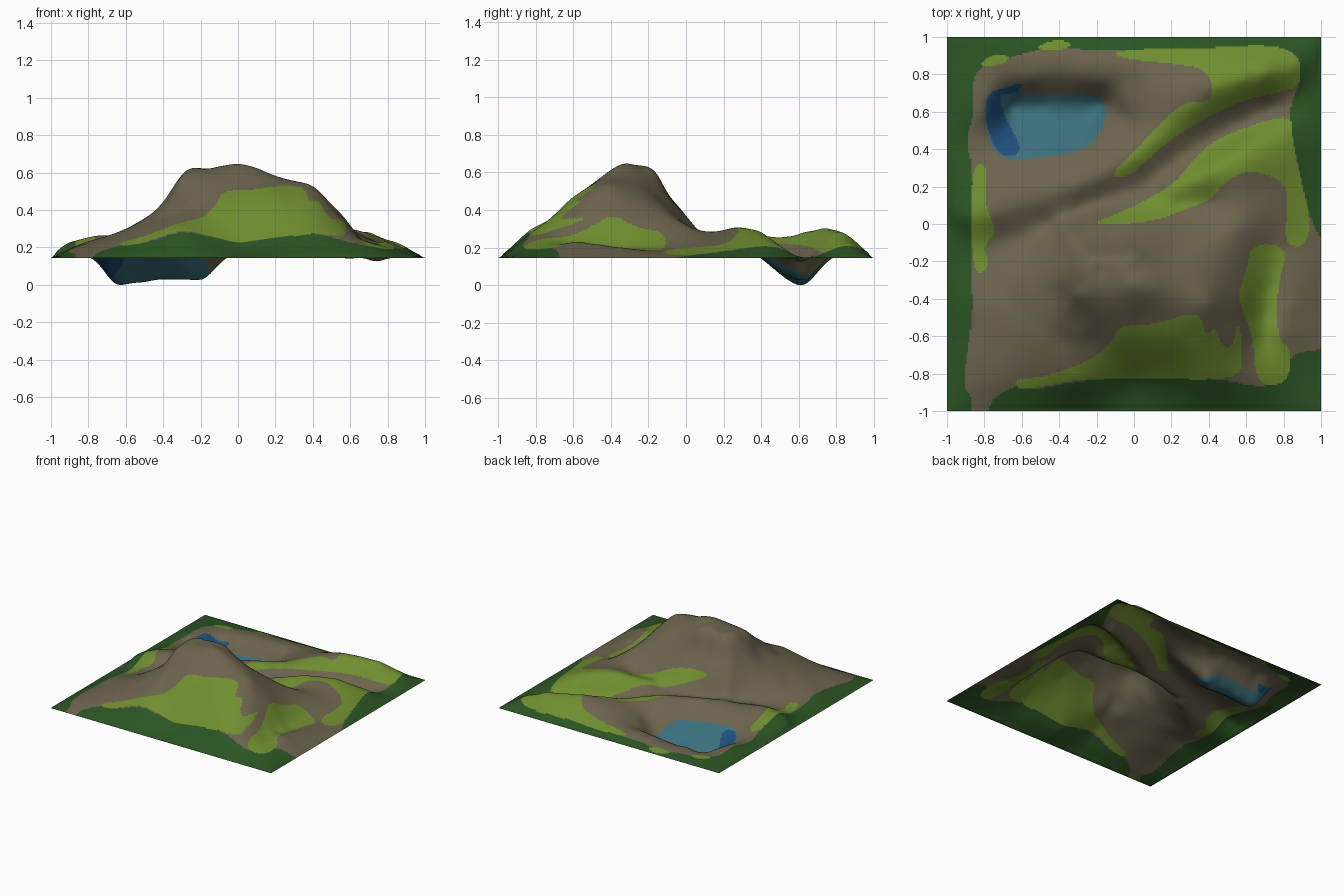
import bpy, math

RIM = 0.145   # height of the square border
N = 230       # grid cells per side

# ---- survey lines: ridges, valleys and slopes as (x, y, z) ----
plateau = [
    [(-.27, -.32, .605), (-.12, -.32, .625), (0, -.32, .65), (.1, -.34, .625), (.22, -.38, .575), (.4, -.42, .53)],
    [(-.31, -.38, .57), (-.3, -.24, .59), (-.23, -.165, .605), (0, -.155, .60)],       # cliff top
    [(-.37, -.38, .46), (-.35, -.2, .47), (-.24, -.11, .49), (0, -.11, .50)],           # cliff foot
    [(-.17, -.24, .615), (0, -.24, .625)],
    [(-.28, -.5, .49), (-.3, -.68, .37)],
]
slopes = [
    [(-.35, -.05, .36), (-.2, 0, .37), (0, 0, .37), (.2, .02, .32)],
    [(-.5, -.3, .35), (-.65, -.4, .27), (-.84, -.45, .22)],
    [(-.7, -.65, .25), (-.88, -.7, .2)],
    [(-.5, -.62, .33), (-.1, -.62, .44), (.2, -.6, .47), (.4, -.58, .45), (.55, -.6, .35)],
    [(-.1, -.48, .55), (.2, -.5, .53)],
    [(-.85, -.85, .19), (-.6, -.85, .225), (-.3, -.83, .295), (0, -.85, .205), (.4, -.83, .275), (.62, -.84, .235), (.82, -.85, .185)],
    [(.2, -.15, .48), (.45, -.1, .385), (.62, .03, .285), (.65, .18, .265)],
    [(.5, -.4, .43), (.57, -.4, .36), (.63, -.4, .28)],
    [(.1, .1, .26), (.4, .11, .25)],
    [(.74, -.12, .205), (.72, -.35, .195), (.69, -.62, .22)],                           # east gully
    [(.86, -.22, .185), (.79, -.58, .235), (.88, -.5, .195)],
]
ridges = [
    [(-.92, .04, .22), (-.75, .05, .262), (-.5, .12, .26), (-.3, .2, .27), (0, .35, .27), (.2, .5, .25),
     (.42, .73, .305), (.7, .81, .285), (.86, .85, .225)],
    [(.2, .19, .265), (.4, .29, .30), (.6, .42, .27), (.8, .52, .2)],
]
valley = [[(-.85, -.11, .18), (-.6, -.07, .20), (-.3, .05, .23), (0, .18, .21), (.3, .37, .18), (.6, .53, .14), (.74, .61, .12), (.88, .69, .15)]]
lake = [
    [(-.66, .63, .005), (-.5, .63, .015), (-.35, .63, .03), (-.18, .64, .03)],
    [(-.68, .52, .055), (-.25, .52, .065)],
    [(-.7, .4, .145), (-.3, .4, .15), (-.04, .55, .16), (-.06, .76, .18), (-.4, .78, .155), (-.72, .77, .155), (-.8, .58, .17)],
    [(-.4, .87, .18), (0, .86, .2)],
]


def survey(lines, step=0.13):
    """Evenly sample the polylines into spot heights."""
    for line in lines:
        yield line[0]
        for a, b in zip(line, line[1:]):
            n = max(1, round(math.dist(a, b) / step))
            for k in range(1, n + 1):
                yield tuple(p + (q - p) * k / n for p, q in zip(a, b))


spots = list(survey(plateau + slopes + ridges + valley + lake))
for i in range(12):                                   # flat border
    t = -1 + i / 6
    spots += [(t, -1, RIM), (1, t, RIM), (-t, 1, RIM), (-1, -t, RIM)]


def kernel(dx, dy):
    return math.sqrt(dx * dx + dy * dy + 0.002)


def solve(a):
    """Gaussian elimination on an augmented matrix."""
    n = len(a)
    for c in range(n):
        p = max(range(c, n), key=lambda r: abs(a[r][c]))
        a[c], a[p] = a[p], a[c]
        for r in range(c + 1, n):
            f = a[r][c] / a[c][c]
            if f:
                a[r][c:] = [u - f * v for u, v in zip(a[r][c:], a[c][c:])]
    x = [0] * n
    for r in reversed(range(n)):
        x[r] = (a[r][n] - sum(a[r][k] * x[k] for k in range(r + 1, n))) / a[r][r]
    return x


# Smooth surface through the spot heights (slightly relaxed)
matrix = [[kernel(p[0] - q[0], p[1] - q[1]) - (0.006 if i == j else 0) for j, q in enumerate(spots)] + [p[2] - RIM]
          for i, p in enumerate(spots)]
weights = solve(matrix)
terms = [(p[0], p[1], w) for p, w in zip(spots, weights)]


def height(x, y):
    z = sum(w * kernel(x - px, y - py) for px, py, w in terms)
    border = min(1, (1 - max(abs(x), abs(y))) / 0.03)
    return min(0.65, max(0, RIM + z * border))


# ---- ground cover outlines seen from above, painted in order ----
def rounded(pts):
    for _ in range(2):
        new = []
        for (ax, ay), (bx, by) in zip(pts, pts[1:] + pts[:1]):
            new += [(.75 * ax + .25 * bx, .75 * ay + .25 * by), (.25 * ax + .75 * bx, .25 * ay + .75 * by)]
        pts = new
    return pts


def inside(x, y, pts):
    hit = False
    for (ax, ay), (bx, by) in zip(pts, pts[1:] + pts[:1]):
        if (ay > y) != (by > y) and x < ax + (y - ay) * (bx - ax) / (by - ay):
            hit = not hit
    return hit


FOREST, EARTH, GRASS, WATER, DEEP = range(5)
patches = []


def patch(mat, *pts):
    pts = rounded(list(pts))
    xs, ys = zip(*pts)
    patches.append((mat, pts, min(xs), max(xs), min(ys), max(ys)))


patch(EARTH, (-.87, .84), (-.55, .92), (-.42, .96), (-.3, .93), (.05, .93), (.4, .94), (.75, .96), (.89, .9), (.89, .76),
      (.83, .62), (.84, .5), (.9, .2), (.97, -.06), (1.05, -.1), (1.05, -.68), (.84, -.68), (.8, -.86), (.62, -.87),
      (.5, -.83), (0, -.82), (-.3, -.84), (-.55, -.89), (-.64, -.86), (-.78, -.95), (-.78, -1.1), (-.88, -1.1),
      (-.86, -.93), (-.92, -.86), (-.86, -.5), (-.87, -.25), (-.86, .3), (-.9, .45), (-.85, .6))
# north-east ridge grass
patch(GRASS, (-.14, .25), (-.02, .25), (.15, .42), (.35, .55), (.6, .67), (.8, .71), (.89, .74), (.89, .9), (.75, .96),
      (.4, .94), (.1, .94), (-.12, .92), (-.05, .88), (.2, .86), (.38, .83), (.43, .72), (.4, .65), (.3, .66), (.2, .6), (.05, .44))
# grass below the valley
patch(GRASS, (-.26, -.01), (-.05, .07), (.2, .2), (.3, .32), (.4, .43), (.6, .52), (.84, .59), (.84, .48), (.9, .2), (.95, -.02),
      (.9, -.13), (.8, -.1), (.83, .15), (.78, .24), (.63, .29), (.5, .24), (.4, .12), (.25, .07), (.1, .01))
# east gully
patch(GRASS, (.63, -.1), (.83, -.12), (.77, -.3), (.76, -.6), (.85, -.68), (.82, -.86), (.65, -.86), (.64, -.6), (.55, -.4), (.6, -.25))
# south face
patch(GRASS, (-.64, -.83), (-.62, -.89), (-.5, -.87), (-.3, -.83), (0, -.82), (.56, -.84), (.58, -.7), (.56, -.5), (.53, -.66), (.47, -.66),
      (.44, -.55), (.38, -.6), (.35, -.46), (.1, -.54), (-.08, -.54), (-.13, -.66), (-.3, -.76), (-.5, -.82))
# west bank and north-west tips
patch(GRASS, (-.87, .32), (-.78, .32), (-.8, .1), (-.73, -.04), (-.81, -.12), (-.77, -.2), (-.82, -.28), (-.87, -.2))
patch(GRASS, (-.84, .84), (-.76, .91), (-.66, .9), (-.7, .85))
patch(GRASS, (-.54, .94), (-.42, .99), (-.31, .96), (-.42, .92))
# lake
patch(WATER, (-.79, .69), (-.65, .75), (-.6, .69), (-.35, .7), (-.2, .7), (-.14, .62), (-.17, .5), (-.25, .4), (-.45, .36),
      (-.68, .34), (-.76, .4), (-.8, .55))
patch(DEEP, (-.79, .7), (-.68, .73), (-.59, .76), (-.62, .7), (-.74, .69), (-.66, .52), (-.59, .38), (-.72, .35), (-.8, .55))


def cover(x, y):
    for mat, pts, x0, x1, y0, y1 in reversed(patches):
        if x0 <= x <= x1 and y0 <= y <= y1 and inside(x, y, pts):
            return mat
    return FOREST


# ---- terrain sheet ----
axis = [-1 + 2 * i / N for i in range(N + 1)]
verts = [(x, y, height(x, y)) for y in axis for x in axis]
low = min(v[2] for v in verts)
verts = [(x, y, z - low) for x, y, z in verts]
W = N + 1
faces = [(j * W + i, j * W + i + 1, (j + 1) * W + i + 1, (j + 1) * W + i) for j in range(N) for i in range(N)]
mesh = bpy.data.meshes.new("terrain")
mesh.from_pydata(verts, [], faces)

for name, colour in (("dark forest green", (.024, .089, .017)), ("earth brown", (.150, .126, .076)),
                     ("grass green", (.16, .27, .029)), ("shallow water teal", (.042, .16, .2)),
                     ("deep water blue", (.014, .078, .2))):
    m = bpy.data.materials.new(name)
    m.diffuse_color = (*colour, 1)
    mesh.materials.append(m)

for f in mesh.polygons:
    f.use_smooth = True
    f.material_index = cover(f.center.x, f.center.y)

terrain = bpy.data.objects.new("terrain", mesh)
bpy.context.collection.objects.link(terrain)
